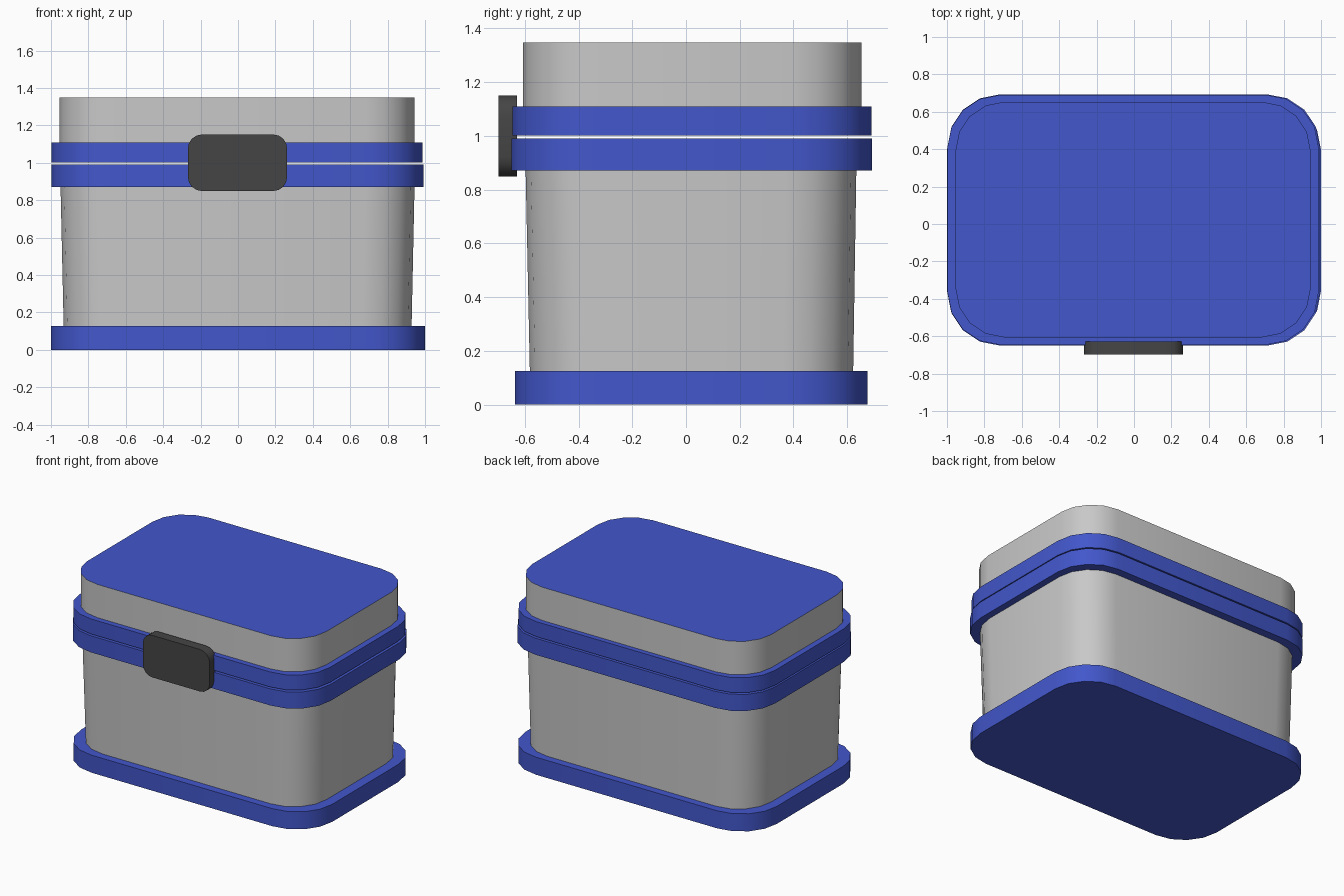
import bpy, bmesh, math

if "Cube" in bpy.data.objects:
    bpy.data.objects.remove(bpy.data.objects["Cube"])


def material(name, rgb):
    m = bpy.data.materials.new(name)
    m.diffuse_color = (*rgb, 1)
    m.use_nodes = True
    m.node_tree.nodes["Principled BSDF"].inputs["Base Color"].default_value = m.diffuse_color
    return m


BLUE = material("blue", (0.055, 0.095, 0.60))
GREY = material("light grey", (0.58, 0.58, 0.58))
DARK = material("dark grey", (0.06, 0.06, 0.06))


def rounded_rect(a0, a1, b0, b1, r, n=4):
    """Outline of a rectangle with round corners, counterclockwise."""
    pts = []
    corners = [(a1 - r, b1 - r), (a0 + r, b1 - r), (a0 + r, b0 + r), (a1 - r, b0 + r)]
    for k, (ca, cb) in enumerate(corners):
        for i in range(n + 1):
            t = math.pi / 2 * (k + i / n)
            pts.append((ca + r * math.cos(t), cb + r * math.sin(t)))
    return pts


def loft(name, low, high, mats, cap_top=0):
    """Closed solid between two matching rings of points."""
    bm = bmesh.new()
    lo = [bm.verts.new(p) for p in low]
    hi = [bm.verts.new(p) for p in high]
    n = len(lo)
    for i in range(n):
        j = (i + 1) % n
        bm.faces.new((lo[i], lo[j], hi[j], hi[i]))
    bm.faces.new(lo[::-1])
    bm.faces.new(hi).material_index = cap_top
    bmesh.ops.recalc_face_normals(bm, faces=bm.faces[:])
    me = bpy.data.meshes.new(name)
    bm.to_mesh(me)
    bm.free()
    for m in mats:
        me.materials.append(m)
    ob = bpy.data.objects.new(name, me)
    bpy.context.collection.objects.link(ob)
    bpy.ops.object.select_all(action='DESELECT')
    ob.select_set(True)
    bpy.context.view_layer.objects.active = ob
    bpy.ops.object.shade_smooth_by_angle(angle=math.radians(35))
    return ob


def slab(name, low, z0, high, z1, r, mats, cap_top=0):
    loft(name,
         [(x, y, z0) for x, y in rounded_rect(*low, r)],
         [(x, y, z1) for x, y in rounded_rect(*high, r)], mats, cap_top)


# Foot, tapered body and the two rims
base = (-1.0, 1.0, -0.637, 0.676)
slab("base", base, 0, base, 0.126, 0.28, [BLUE])
slab("body", (-0.932, 0.928, -0.581, 0.622), 0.12,
     (-0.949, 0.944, -0.597, 0.634), 0.88, 0.26, [GREY])
rim = (-0.997, 0.993, -0.650, 0.693)
slab("lower_rim", rim, 0.871, rim, 0.990, 0.28, [BLUE])
rim = (-0.997, 0.987, -0.646, 0.690)
slab("upper_rim", rim, 1.001, rim, 1.109, 0.28, [BLUE])

# Lid with grey sides and a blue top
lid = (-0.954, 0.944, -0.606, 0.653)
slab("lid", lid, 1.10, lid, 1.348, 0.26, [GREY, BLUE], 1)

# Latch plate across the gap
outline = rounded_rect(-0.268, 0.263, 0.849, 1.151, 0.075)
loft("latch", [(x, -0.628, z) for x, z in outline],
     [(x, -0.698, z) for x, z in outline], [DARK])
